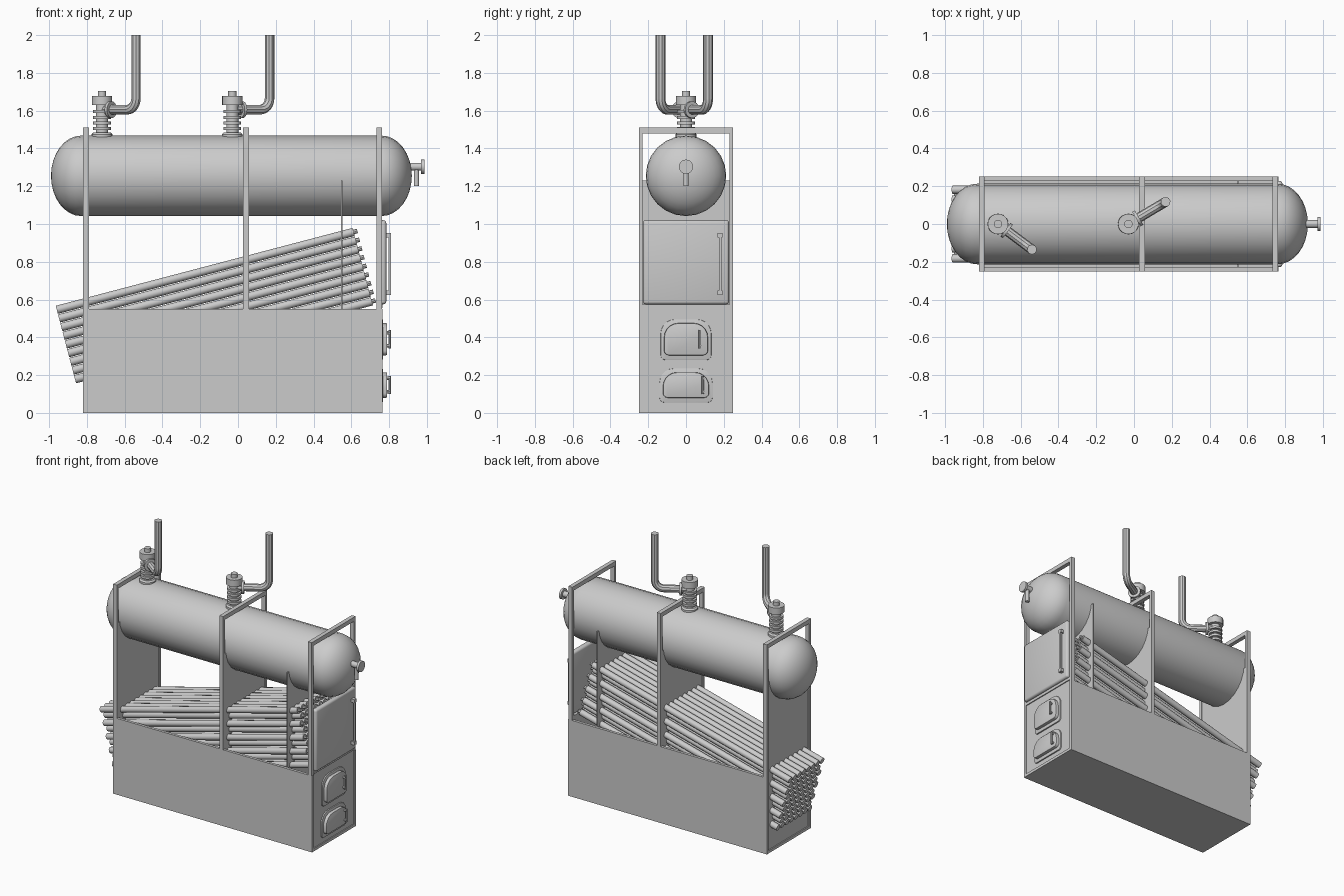
import bpy, bmesh
from math import pi, sin, cos, radians, hypot
from mathutils import Matrix, Vector

if "Cube" in bpy.data.objects:
    bpy.data.objects.remove(bpy.data.objects["Cube"])


def finish(name, bm, smooth=False):
    bmesh.ops.recalc_face_normals(bm, faces=bm.faces)
    me = bpy.data.meshes.new(name)
    bm.to_mesh(me)
    bm.free()
    ob = bpy.data.objects.new(name, me)
    bpy.context.collection.objects.link(ob)
    bpy.ops.object.select_all(action='DESELECT')
    ob.select_set(True)
    bpy.context.view_layer.objects.active = ob
    if smooth:
        bpy.ops.object.shade_smooth_by_angle(angle=radians(35))
    return ob


def add_box(bm, x0, x1, y0, y1, z0, z1):
    m = Matrix.Translation(((x0 + x1) / 2, (y0 + y1) / 2, (z0 + z1) / 2))
    bmesh.ops.create_cube(bm, size=1, matrix=m @ Matrix.Diagonal((x1 - x0, y1 - y0, z1 - z0, 1)))


def boxes(name, dims, bevel=0):
    bm = bmesh.new()
    for d in dims:
        add_box(bm, *d)
    if bevel:
        bmesh.ops.bevel(bm, geom=bm.edges[:], offset=bevel, segments=3, profile=0.5, affect='EDGES')
    return finish(name, bm, bevel > 0)


def add_rod(bm, a, b, r, n=12):
    a, b = Vector(a), Vector(b)
    d = b - a
    rot = d.to_track_quat('Z', 'Y').to_matrix().to_4x4()
    bmesh.ops.create_cone(bm, cap_ends=True, segments=n, radius1=r, radius2=r,
                          depth=d.length, matrix=Matrix.Translation((a + b) / 2) @ rot)


def lathe(name, profile, n, matrix):
    # profile of (radius, height) revolved about local z
    bm = bmesh.new()
    rings = [[bm.verts.new((r * cos(2 * pi * i / n), r * sin(2 * pi * i / n), h))
              for i in range(n)] for r, h in profile]
    for a, b in zip(rings, rings[1:]):
        for i in range(n):
            bm.faces.new((a[i], a[(i + 1) % n], b[(i + 1) % n], b[i]))
    bm.faces.new(rings[0])
    bm.faces.new(rings[-1])
    bm.transform(matrix)
    return finish(name, bm, True)


# Firebox shell: side walls and floor, open on top
boxes("firebox_walls", [(-0.82, 0.765, s * 0.24 - 0.01, s * 0.24 + 0.01, 0, 0.55) for s in (-1, 1)]
      + [(-0.82, 0.765, -0.23, 0.23, 0, 0.02)])

# Recessed end plates
boxes("front_end_plate", [(0.735, 0.758, -0.23, 0.23, 0.02, 0.555)])
boxes("front_end_rail", [(0.735, 0.765, -0.23, 0.23, 0.555, 0.575)])
boxes("rear_end_plate", [(-0.812, -0.795, -0.23, 0.23, 0.02, 1.23)])

# Three upright support frames
for name, x in (("rear_frame", -0.805), ("middle_frame", 0.042), ("front_frame", 0.747)):
    boxes(name, [(x - 0.015, x + 0.015, s * 0.24 - 0.01, s * 0.24 + 0.01, 0.55, 1.51) for s in (-1, 1)]
          + [(x - 0.015, x + 0.015, -0.23, 0.23, 1.48, 1.51)])

# Inner baffle plates
boxes("middle_plate", [(0.032, 0.052, -0.23, 0.23, 0.4, 1.23)])
boxes("baffle_plate", [(0.546, 0.554, -0.23, 0.23, 0.4, 1.23)])

# Steam drum with domed ends
R, CAP = 0.213, 0.16
angles = [i * pi / 2 / 8 for i in range(9)]
prof = [(max(R * sin(a), 0.004), -0.83 - CAP * cos(a)) for a in angles]
prof += [(max(R * cos(a), 0.004), 0.76 + CAP * sin(a)) for a in angles]
lathe("steam_drum", prof, 24, Matrix.Translation((0, 0, 1.255)) @ Matrix.Rotation(pi / 2, 4, 'Y'))

# Sloping bundle of boiler tubes, staggered rows, with narrow tips
ang = radians(14.7)
along = Vector((cos(ang), 0, sin(ang)))
down = Vector((sin(ang), 0, -cos(ang)))
bm = bmesh.new()
ROWS = 9
for row in range(ROWS):
    count = 8 - row % 2
    start = Vector((-0.965, 0, 0.567)) + down * (0.022 + row * 0.0475)
    for k in range(count):
        p = start + Vector((0, (k - (count - 1) / 2) * 0.052, 0))
        add_rod(bm, p, p + along * 1.625, 0.022, 12)
        add_rod(bm, p + along * 1.62, p + along * 1.645, 0.012, 8)
finish("boiler_tubes", bm, True)

# Upper access door and its handle
boxes("access_door", [(0.745, 0.785, -0.228, 0.228, 0.575, 1.02)], bevel=0.015)
boxes("access_door_handle", [(0.797, 0.809, 0.174, 0.188, 0.63, 0.95)]
      + [(0.78, 0.81, 0.168, 0.194, z - 0.012, z + 0.012) for z in (0.635, 0.94)])


# Arched fire doors
def arch(hw, z0, z1):
    pts = []
    for cy, cz, r, a0 in ((hw - 0.025, z0 + 0.025, 0.025, -90), (hw - 0.075, z1 - 0.075, 0.075, 0),
                          (0.075 - hw, z1 - 0.075, 0.075, 90), (0.025 - hw, z0 + 0.025, 0.025, 180)):
        for i in range(6):
            a = radians(a0 + 18 * i)
            pts.append((cy + r * cos(a), cz + r * sin(a)))
    return pts


def arched_slab(name, hw, z0, z1, x0, x1, bevel):
    bm = bmesh.new()
    f = bm.faces.new([bm.verts.new((x0, y, z)) for y, z in arch(hw, z0, z1)])
    ext = bmesh.ops.extrude_face_region(bm, geom=[f])["geom"]
    bmesh.ops.translate(bm, vec=(x1 - x0, 0, 0), verts=[v for v in ext if isinstance(v, bmesh.types.BMVert)])
    edges = [e for e in bm.edges if all(abs(v.co.x - x1) < 1e-5 for v in e.verts)]
    bmesh.ops.bevel(bm, geom=edges, offset=bevel, segments=2, profile=0.5, affect='EDGES')
    finish(name, bm, True)


for name, hw, z0, z1, hy in (("fire_door", 0.116, 0.305, 0.475, 0.072), ("ash_door", 0.122, 0.08, 0.215, 0.088)):
    arched_slab(name + "_surround", hw + 0.018, z0 - 0.025, z1 + 0.02, 0.75, 0.767, 0.003)
    arched_slab(name, hw, z0, z1, 0.76, 0.79, 0.006)
    zm = (z0 + z1) / 2
    bm = bmesh.new()
    add_rod(bm, (0.803, hy, zm - 0.048), (0.803, hy, zm + 0.048), 0.006, 8)
    for dz in (-0.035, 0.035):
        add_rod(bm, (0.785, hy, zm + dz), (0.806, hy, zm + dz), 0.009, 8)
    finish(name + "_handle", bm, True)

# Drain tap on the drum end
bm = bmesh.new()
add_rod(bm, (0.88, 0, 1.303), (0.972, 0, 1.303), 0.021, 16)
add_rod(bm, (0.97, 0, 1.303), (0.987, 0, 1.303), 0.038, 20)
add_rod(bm, (0.945, 0, 1.2), (0.945, 0, 1.3), 0.014, 12)
finish("drain_tap", bm, True)

# Ribbed safety valves with bent outlet pipes
valve = [(0.055, 1.45), (0.055, 1.475), (0.045, 1.485), (0.032, 1.485)]
for z in (1.505, 1.535, 1.565, 1.595):
    valve += [(0.032, z - 0.008), (0.047, z - 0.008), (0.047, z + 0.008), (0.032, z + 0.008)]
valve += [(0.032, 1.63), (0.054, 1.63), (0.054, 1.678), (0.022, 1.678), (0.022, 1.705)]
for name, x, px, py in (("rear", -0.72, -0.54, -0.135), ("middle", -0.03, 0.167, 0.117)):
    lathe(name + "_valve", valve, 20, Matrix.Translation((x, 0, 0)))
    dist = hypot(px - x, py)
    d = Vector(((px - x) / dist, py / dist, 0))
    at = lambda s, z: Vector((x, 0, z)) + d * s
    bm = bmesh.new()
    add_rod(bm, at(0.05, 1.605), at(0.066, 1.605), 0.044, 20)
    finish(name + "_outlet_flange", bm, True)
    r = 0.06
    path = [at(0, 1.605)] + [at(dist - r + r * sin(a), 1.605 + r - r * cos(a)) for a in
                             [i * pi / 16 for i in range(9)]] + [at(dist, 2.0)]
    cu = bpy.data.curves.new(name + "_outlet_pipe", 'CURVE')
    cu.dimensions = '3D'
    cu.bevel_depth = 0.026
    cu.bevel_resolution = 3
    cu.use_fill_caps = True
    sp = cu.splines.new('POLY')
    sp.points.add(len(path) - 1)
    for pt, co in zip(sp.points, path):
        pt.co = (*co, 1)
    ob = bpy.data.objects.new(name + "_outlet_pipe", cu)
    bpy.context.collection.objects.link(ob)
    bpy.ops.object.select_all(action='DESELECT')
    ob.select_set(True)
    bpy.context.view_layer.objects.active = ob
    bpy.ops.object.convert(target='MESH')
    bpy.ops.object.shade_smooth_by_angle(angle=radians(35))
